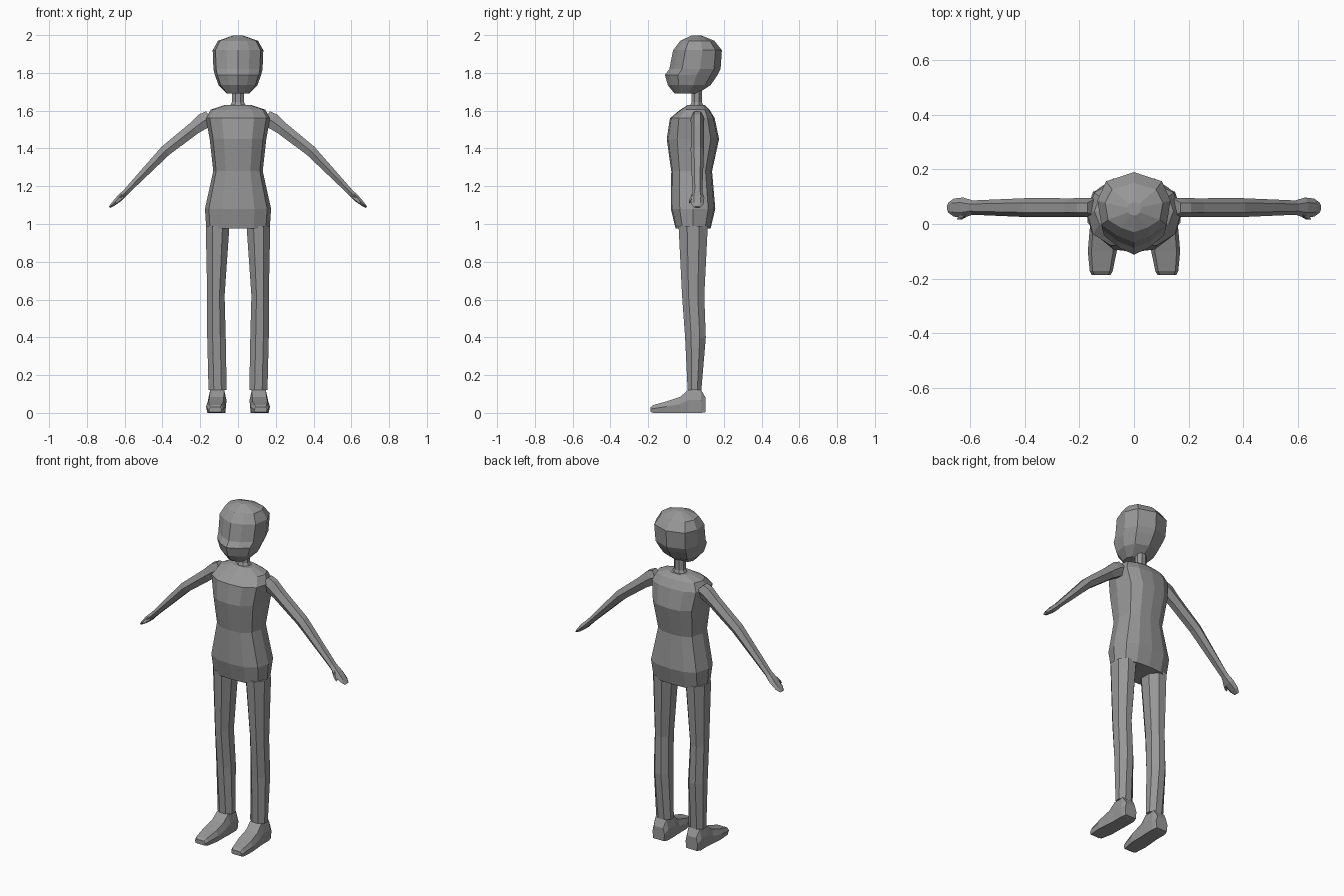
import bpy, bmesh, math
from mathutils import Vector

cube = bpy.data.objects.get("Cube")
if cube:
    bpy.data.objects.remove(cube, do_unlink=True)

GREY = (0.31, 0.31, 0.31, 1)
clay = bpy.data.materials.new("plain grey")
clay.use_nodes = True
clay.diffuse_color = GREY
clay.node_tree.nodes["Principled BSDF"].inputs["Base Color"].default_value = GREY


def loft(name, rings, side=1):
    """Skin a closed flat-shaded body over rings of points; side -1 mirrors it in x."""
    bm = bmesh.new()
    loops = [[bm.verts.new((side * p[0], p[1], p[2])) for p in ring] for ring in rings]
    n = len(loops[0])
    for low, high in zip(loops, loops[1:]):
        for i in range(n):
            j = (i + 1) % n
            bm.faces.new((low[i], low[j], high[j], high[i]))
    bm.faces.new(loops[0])
    bm.faces.new(loops[-1])
    bmesh.ops.recalc_face_normals(bm, faces=bm.faces)
    mesh = bpy.data.meshes.new(name)
    bm.to_mesh(mesh)
    bm.free()
    mesh.materials.append(clay)
    ob = bpy.data.objects.new(name, mesh)
    bpy.context.collection.objects.link(ob)
    return ob


def shaped(outline, z, half_width, front, back):
    """Horizontal ring from a half outline of (width share, depth share)."""
    half = [(half_width * u, front + (back - front) * v, z) for u, v in outline]
    return half + [(-x, y, h) for x, y, h in reversed(half[1:-1])]


def oval(centre, a, b, sides, turn=0.0):
    """Ring round a centre, spanned by the half axes a and b."""
    c, a, b = Vector(centre), Vector(a), Vector(b)
    steps = [turn + math.tau * i / sides for i in range(sides)]
    return [c + a * math.cos(t) + b * math.sin(t) for t in steps]


# Torso: hips, waist, chest and sloping shoulders
BODY = [(0, 0), (.5, .03), (.88, .2), (1, .5), (.86, .84), (.5, .97), (0, 1)]
torso = [(.975, .168, -.055, .13), (1.08, .175, -.08, .155), (1.28, .131, -.078, .138),
         (1.45, .15, -.102, .175), (1.56, .17, -.085, .152), (1.605, .145, -.03, .125),
         (1.63, .07, .01, .1)]
loft("torso", [shaped(BODY, *r) for r in torso])

# Neck
loft("neck", [oval((0, .057, z), (r, 0, 0), (0, r * .85, 0), 8, math.pi / 8)
              for z, r in [(1.61, .055), (1.645, .034), (1.73, .034)]])

# Head: ridged along the middle of face and back, with a jutting chin
SKULL = [(0, 0), (.45, .09), (.89, .25), (1, .6), (.76, .87), (0, 1)]
head = [(1.69, .06, -.06, .06), (1.735, .103, -.096, .13), (1.79, .123, -.112, .168),
        (1.82, .13, -.088, .183), (1.92, .134, -.068, .19), (1.97, .106, -.03, .15),
        (1.998, .025, .03, .08)]
loft("head", [shaped(SKULL, *r) for r in head])

# Limbs
leg = [(.12, .108, .045, .049, .037), (.4, .114, .05, .05, .056),
       (.62, .117, .038, .047, .06), (.99, .108, .038, .064, .079)]
foot = [(-.187, .12, .034, .005, .03), (-.172, .12, .042, 0, .042), (-.1, .116, .053, 0, .062),
        (-.03, .113, .05, 0, .085), (.012, .11, .049, 0, .122), (.08, .11, .049, 0, .122),
        (.104, .11, .04, .004, .08)]
arm = [(.14, 1.565, .05, .035), (.178, 1.548, .05, .035), (.235, 1.505, .04, .034),
       (.385, 1.387, .034, .035), (.595, 1.168, .018, .026)]
hand = [(.59, 1.173, .018, .026), (.625, 1.138, .02, .037), (.66, 1.106, .013, .033),
        (.68, 1.089, .006, .018)]
ALONG = Vector((.72, 0, -.69))
ACROSS = Vector((.69, 0, .72))

for word, side in (("left", 1), ("right", -1)):
    loft(word + "_leg", [oval((x, y, z), (rx * 1.06, 0, 0), (0, ry * 1.06, 0), 8, math.pi / 8)
                         for z, x, y, rx, ry in leg], side)

    # Foot: sections from toe to heel, narrower across the top
    sections = []
    for y, x, w, low, top in foot:
        mid = low + (top - low) * .55
        right_half = [(.88, low), (1, mid), (.75, top)]
        sections.append([(x + w * u, y, z) for u, z in right_half]
                        + [(x - w * u, y, z) for u, z in reversed(right_half)])
    loft(word + "_foot", sections, side)

    for part, path in (("arm", arm), ("hand", hand)):
        loft(f"{word}_{part}", [oval((x, .06, z), ACROSS * t, (0, d, 0), 6, math.pi / 2)
                                for x, z, t, d in path], side)

    # Thumb: a short stub on the front of the hand
    root = Vector((.612, .04, 1.148))
    tip = Vector((.64, .016, 1.118))
    loft(word + "_thumb", [oval(p, ACROSS * r, ALONG * r * 1.3, 4, math.pi / 4)
                           for p, r in ((root, .015), (root.lerp(tip, .6), .013), (tip, .008))],
         side)
